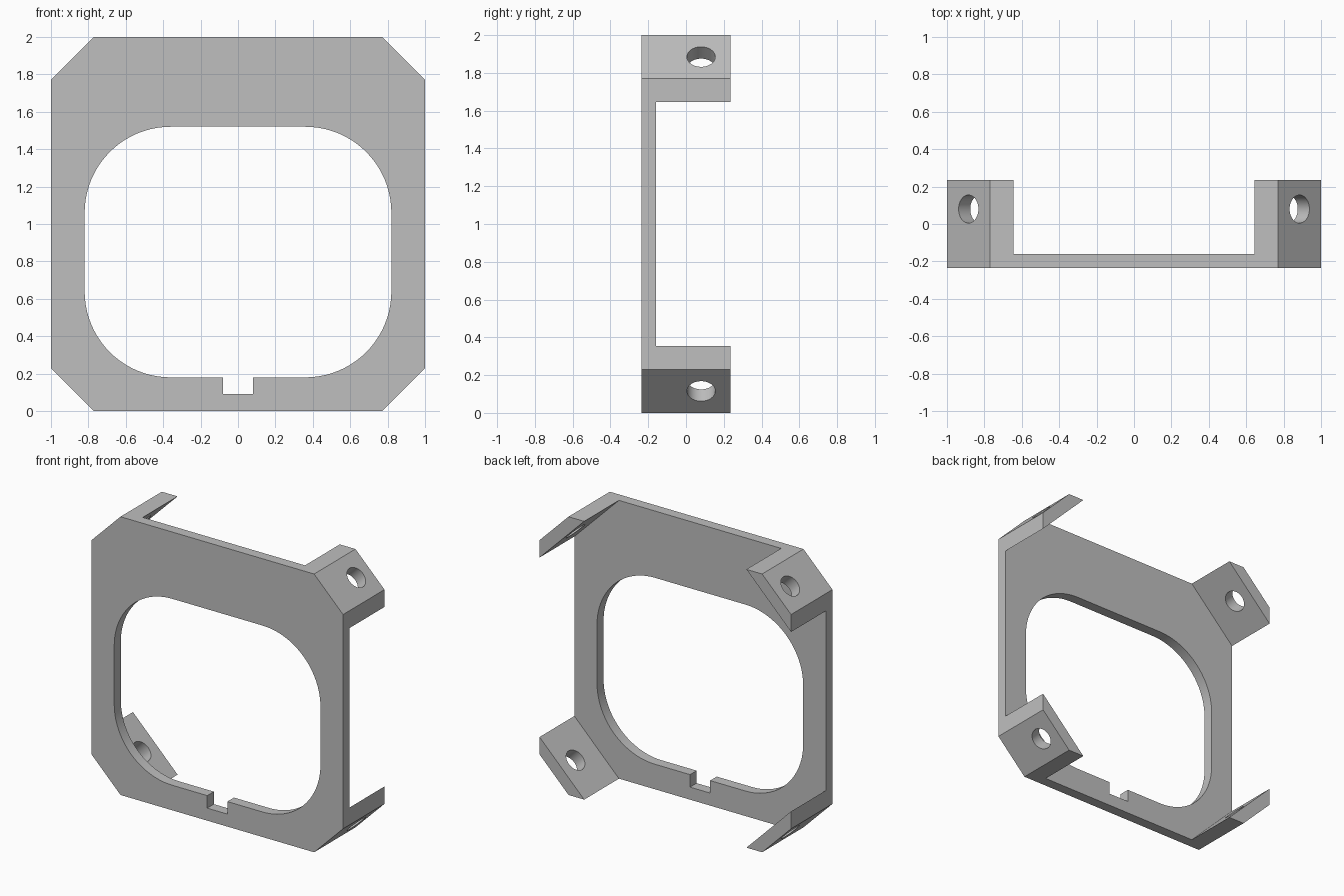
import bpy, bmesh, math
from mathutils import Matrix, Vector

if "Cube" in bpy.data.objects:
    bpy.data.objects.remove(bpy.data.objects["Cube"], do_unlink=True)

FRONT, PLATE_BACK, BACK = -0.235, -0.16, 0.235
CHAMFER, TAB_EDGE = 0.77, 0.645       # corner cut and tab inner edge, from centre
HOLE_Y, HOLE_R = 0.08, 0.075

grey = bpy.data.materials.new("grey plastic")
grey.use_nodes = True
colour = (0.52, 0.52, 0.52, 1)
grey.diffuse_color = colour
grey.node_tree.nodes["Principled BSDF"].inputs["Base Color"].default_value = colour


def finish(name, bm):
    bmesh.ops.recalc_face_normals(bm, faces=bm.faces)
    mesh = bpy.data.meshes.new(name)
    bm.to_mesh(mesh)
    bm.free()
    mesh.materials.append(grey)
    obj = bpy.data.objects.new(name, mesh)
    bpy.context.collection.objects.link(obj)
    return obj


def prism(name, profile, y0, y1):
    """Extrude an (x, z) profile along y."""
    bm = bmesh.new()
    face = bm.faces.new([bm.verts.new((x, y0, z)) for x, z in profile])
    ext = bmesh.ops.extrude_face_region(bm, geom=[face])
    verts = [g for g in ext["geom"] if isinstance(g, bmesh.types.BMVert)]
    bmesh.ops.translate(bm, verts=verts, vec=(0, y1 - y0, 0))
    return finish(name, bm)


def cut(obj, cutter):
    mod = obj.modifiers.new("cut", "BOOLEAN")
    mod.operation, mod.solver, mod.object = "DIFFERENCE", "EXACT", cutter
    cutter.hide_render = True
    bpy.context.view_layer.update()
    for o in bpy.context.selected_objects:
        o.select_set(False)
    bpy.context.view_layer.objects.active = obj
    obj.select_set(True)
    bpy.ops.object.modifier_apply(modifier=mod.name)
    bpy.data.objects.remove(cutter, do_unlink=True)


def smooth(obj):
    bpy.context.view_layer.objects.active = obj
    bpy.ops.object.shade_smooth_by_angle(angle=math.radians(30))


# Octagonal front plate
outline = []
for sx, sz in ((1, 1), (-1, 1), (-1, -1), (1, -1)):
    pair = [(sx, 1 + sz * CHAMFER), (sx * CHAMFER, 1 + sz)]
    outline += pair if sx * sz > 0 else pair[::-1]
plate = prism("front_plate", outline, FRONT, PLATE_BACK)

# Rounded opening with a small notch in its lower edge
half_w, low, high, radius, steps = 0.82, 0.18, 1.52, 0.46, 20
centres = [(half_w - radius, high - radius), (radius - half_w, high - radius),
           (radius - half_w, low + radius), (half_w - radius, low + radius)]
opening = []
for i, (cx, cz) in enumerate(centres):
    for k in range(steps + 1):
        a = math.pi / 2 * (i + k / steps)
        opening.append((cx + radius * math.cos(a), cz + radius * math.sin(a)))
    if i == 2:
        opening += [(-0.08, low), (-0.08, 0.09), (0.08, 0.09), (0.08, low)]
cut(plate, prism("opening_cutter", opening, FRONT - 0.1, PLATE_BACK + 0.1))
smooth(plate)

# Slanted mounting tabs behind each corner, each with a screw hole
for sx, side in ((1, "left"), (-1, "right")):
    for sz, level in ((1, "upper"), (-1, "lower")):
        shape = [(1, CHAMFER), (CHAMFER, 1), (TAB_EDGE, 1), (1, TAB_EDGE)]
        tab = prism(f"{level}_{side}_tab",
                    [(sx * x, 1 + sz * z) for x, z in shape], PLATE_BACK, BACK)
        mid = (1 + CHAMFER) / 2
        axis = Vector((sx, 0, sz)).to_track_quat("Z", "Y").to_matrix().to_4x4()
        bm = bmesh.new()
        bmesh.ops.create_cone(
            bm, cap_ends=True, segments=40, radius1=HOLE_R, radius2=HOLE_R, depth=0.6,
            matrix=Matrix.Translation((sx * mid, HOLE_Y, 1 + sz * mid)) @ axis)
        cut(tab, finish("hole_cutter", bm))
        smooth(tab)
